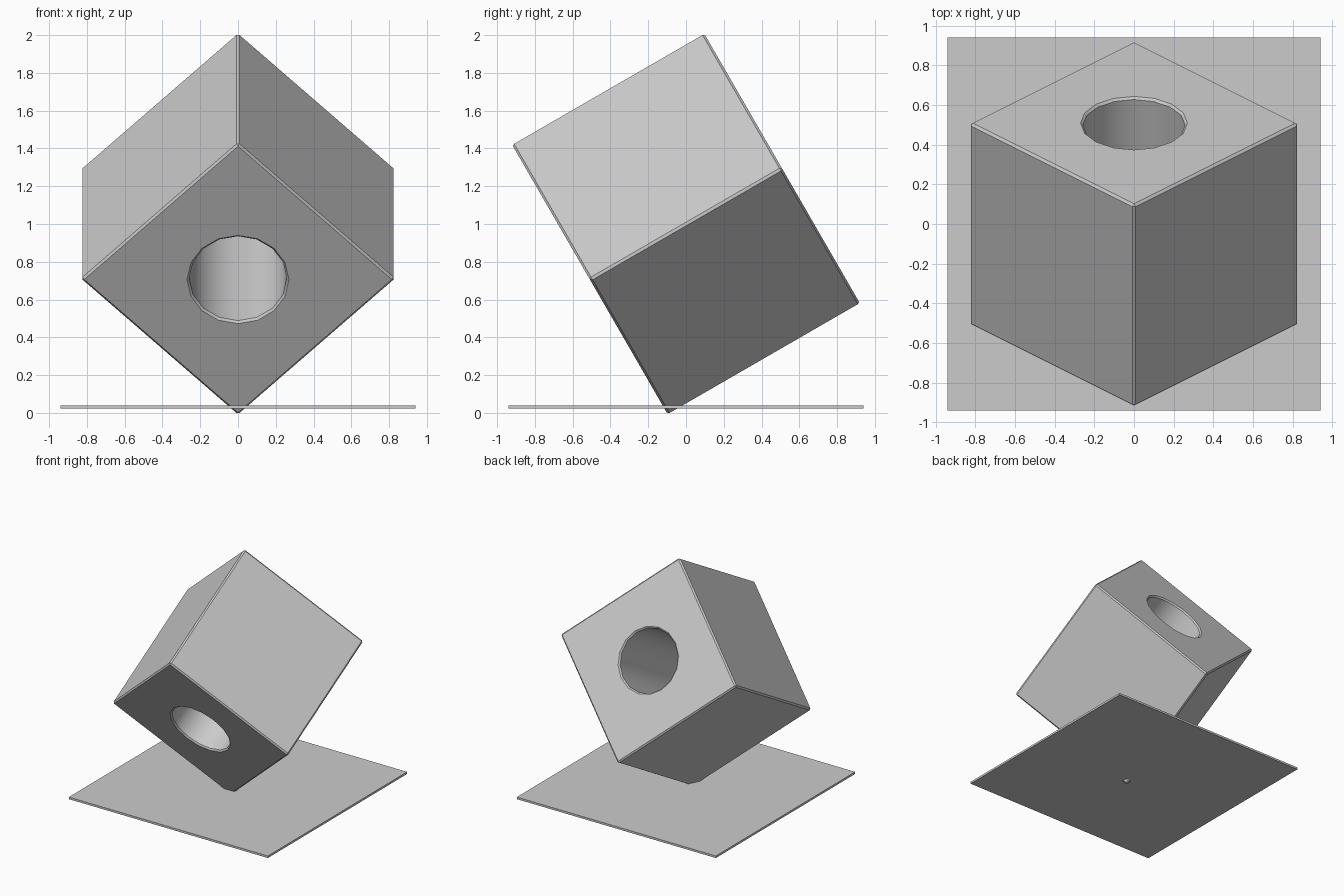
import bpy, bmesh
from math import radians, pi, cos, sin
from mathutils import Matrix

if "Cube" in bpy.data.objects:
    bpy.data.objects.remove(bpy.data.objects["Cube"])

SIDE = 1.175      # block edge length
CHAMFER = 0.0117  # edge chamfer
RADIUS = 0.258    # hole radius
SEGMENTS = 16


def make_object(name, bm):
    bmesh.ops.recalc_face_normals(bm, faces=bm.faces)
    mesh = bpy.data.meshes.new(name)
    bm.to_mesh(mesh)
    bm.free()
    obj = bpy.data.objects.new(name, mesh)
    bpy.context.collection.objects.link(obj)
    return obj


def box(name, size, chamfer=0.0, turn=0.0):
    bm = bmesh.new()
    bmesh.ops.create_cube(bm, size=1)
    bmesh.ops.scale(bm, vec=size, verts=bm.verts)
    if chamfer:
        bmesh.ops.bevel(bm, geom=bm.edges[:], offset=chamfer, segments=1,
                        affect='EDGES', profile=0.5)
    bmesh.ops.rotate(bm, matrix=Matrix.Rotation(turn, 3, 'Z'), verts=bm.verts)
    return make_object(name, bm)


def flared_cutter(name, profile):
    # stack of rings from (radius, height) pairs, capped at both ends
    bm = bmesh.new()
    rings = [[bm.verts.new((r * cos(2 * pi * i / SEGMENTS),
                            r * sin(2 * pi * i / SEGMENTS), z))
              for i in range(SEGMENTS)] for r, z in profile]
    for a, b in zip(rings, rings[1:]):
        for i in range(SEGMENTS):
            j = (i + 1) % SEGMENTS
            bm.faces.new((a[i], a[j], b[j], b[i]))
    bm.faces.new(rings[0])
    bm.faces.new(rings[-1])
    return make_object(name, bm)


# Chamfered block, turned so it stands on a corner edge
block = box("block", (SIDE, SIDE, SIDE), CHAMFER, radians(45))

# Through hole with chamfered rims
h, extra = SIDE / 2, 0.05
half = [(RADIUS, h - CHAMFER), (RADIUS + CHAMFER + extra, h + extra)]
cutter = flared_cutter("hole_cutter", [(r, -z) for r, z in reversed(half)] + half)
cutter.hide_render = True
cut = block.modifiers.new("hole", 'BOOLEAN')
cut.operation = 'DIFFERENCE'
cut.solver = 'EXACT'
cut.object = cutter
bpy.context.view_layer.objects.active = block
block.select_set(True)
bpy.ops.object.modifier_apply(modifier=cut.name)
bpy.data.objects.remove(cutter)
bpy.ops.object.shade_smooth_by_angle(angle=radians(30))

# Tilt the hole axis 30 degrees above horizontal, facing back and up
block.rotation_euler = (radians(-60), 0, 0)
block.location = (0, 0, 1)

# Thin base plate pierced by the lowest corner
plate = box("base_plate", (1.88, 1.88, 0.0176))
plate.location = (0, 0, 0.031)
